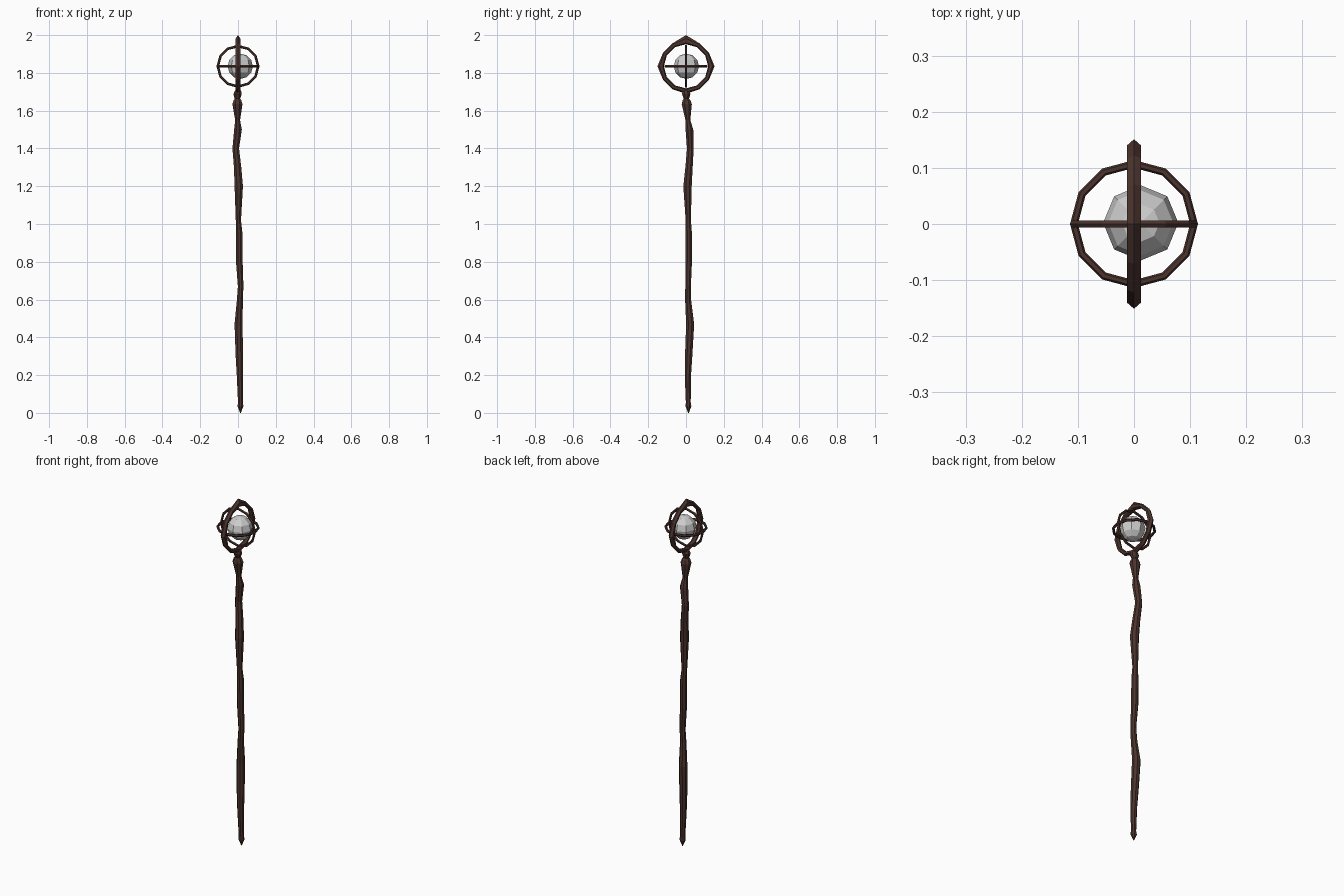
import bpy, bmesh, math
from mathutils import Vector, Matrix

if "Cube" in bpy.data.objects:
    bpy.data.objects.remove(bpy.data.objects["Cube"])


def material(name, rgb):
    m = bpy.data.materials.new(name)
    m.diffuse_color = (*rgb, 1)
    m.use_nodes = True
    m.node_tree.nodes["Principled BSDF"].inputs["Base Color"].default_value = m.diffuse_color
    return m


WOOD = material("dark_wood", (0.072, 0.034, 0.027))
STONE = material("pale_crystal", (0.62, 0.62, 0.62))
CZ = 1.835  # centre height of the head


def finish(name, bm, mat):
    bmesh.ops.recalc_face_normals(bm, faces=bm.faces)
    me = bpy.data.meshes.new(name)
    bm.to_mesh(me)
    bm.free()
    me.materials.append(mat)
    ob = bpy.data.objects.new(name, me)
    bpy.context.collection.objects.link(ob)
    return ob


def bridge(bm, a, b):
    n = len(a)
    for i in range(n):
        bm.faces.new((a[i], a[(i + 1) % n], b[(i + 1) % n], b[i]))


def stack(name, sections, sides=8):
    """Upright lofted solid from (z, x, y, radius) sections."""
    bm = bmesh.new()
    rings = []
    for z, x, y, r in sections:
        rings.append([bm.verts.new((x + r * math.cos(math.tau * (i + .5) / sides),
                                    y + r * math.sin(math.tau * (i + .5) / sides), z))
                      for i in range(sides)])
    for a, b in zip(rings, rings[1:]):
        bridge(bm, a, b)
    bm.faces.new(rings[0])
    bm.faces.new(rings[-1])
    return finish(name, bm, WOOD)


def hoop(name, radius, tube, wide, u, v, sides=6, spikes=None):
    """12-sided ring in plane u,v; spikes maps a segment index to an outward push."""
    bm = bmesh.new()
    u, v = Vector(u), Vector(v)
    w = u.cross(v)
    rings = []
    for k in range(12):
        a = math.tau * k / 12
        d = u * math.cos(a) + v * math.sin(a)
        ring = []
        for i in range(sides):
            t = math.tau * i / sides
            out = tube * math.cos(t)
            if spikes and math.cos(t) > 0.4:
                out += spikes.get(k, 0) * math.cos(t)
            ring.append(bm.verts.new(d * (radius + out) + w * wide * math.sin(t)
                                     + Vector((0, 0, CZ))))
        rings.append(ring)
    for k in range(12):
        bridge(bm, rings[k], rings[(k + 1) % 12])
    return finish(name, bm, WOOD)


# Gnarled shaft with pointed foot and flared top
stack("shaft", [
    (0.00, .013, .013, .002), (0.035, .013, .013, .017), (0.055, .013, .012, .014),
    (0.20, .010, .010, .018), (0.30, .007, .014, .021), (0.47, .003, .022, .023),
    (0.60, .010, .011, .017), (0.67, .014, .011, .016), (0.80, .007, .014, .019),
    (0.95, .006, .014, .019), (1.02, .002, .012, .015), (1.20, .004, .008, .024),
    (1.30, -.002, .016, .021), (1.40, -.012, .023, .019), (1.50, .000, .018, .022),
    (1.55, -.002, .010, .014), (1.635, -.003, .004, .029), (1.655, -.003, .003, .022),
    (1.665, -.003, .002, .014)])

# Collar knob under the head
stack("collar_knob", [(1.655, -.003, .002, .012), (1.67, -.003, .002, .018),
                      (1.688, -.002, .001, .024), (1.705, 0, 0, .018), (1.715, 0, 0, .010)])

# Large spiked hoop and two thin crossing hoops
hoop("main_hoop", .129, .012, .0145, (0, 1, 0), (0, 0, 1),
     spikes={0: .010, 3: .024, 6: .010, 9: .004})
hoop("upright_hoop", .107, .007, .007, (1, 0, 0), (0, 0, 1))
hoop("level_hoop", .107, .007, .008, (1, 0, 0), (0, 1, 0))

# Faceted crystal inside the hoops
bm = bmesh.new()
bmesh.ops.create_uvsphere(bm, u_segments=8, v_segments=6, radius=.067,
                          matrix=Matrix.Translation((.012, .002, CZ)))
finish("crystal", bm, STONE)
